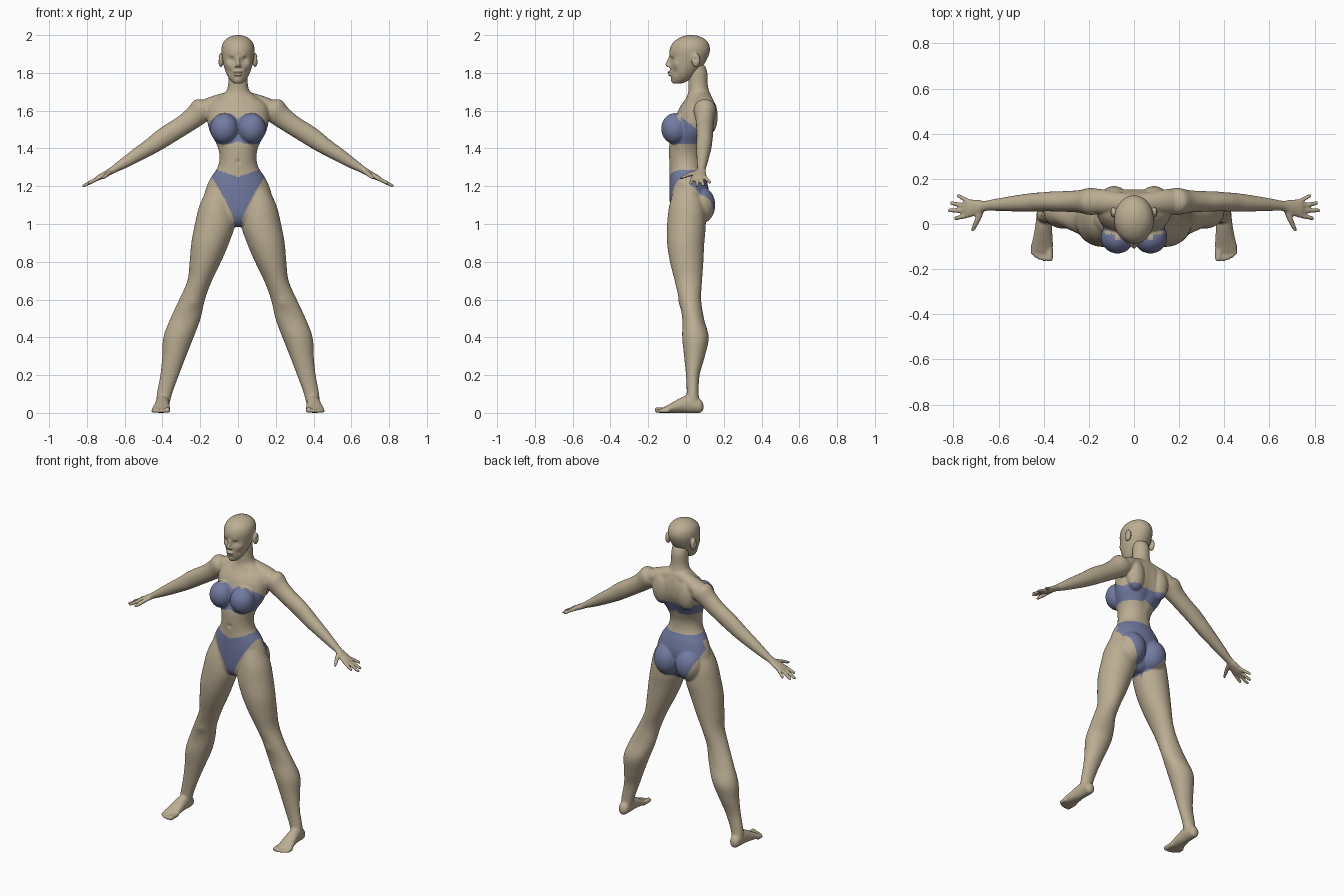
import bpy, bmesh, math
from mathutils import Vector, Matrix

X, Y, Z = Vector((1, 0, 0)), Vector((0, 1, 0)), Vector((0, 0, 1))


def spline(rows, steps=5):
    """Catmull-Rom interpolation of rows of numbers."""
    out = []
    for i in range(len(rows) - 1):
        p0, p1, p2 = rows[max(i - 1, 0)], rows[i], rows[i + 1]
        p3 = rows[min(i + 2, len(rows) - 1)]
        for k in range(steps):
            t = k / steps
            out.append([0.5 * (2 * b + (c - a) * t + (2 * a - 5 * b + 4 * c - d) * t * t
                               + (3 * b - a - 3 * c + d) * t ** 3)
                        for a, b, c, d in zip(p0, p1, p2, p3)])
    out.append(list(rows[-1]))
    return out


def loft(bm, rows, u, v, s=1, n=36):
    """Closed tube through rows (x, y, z, radius_u, radius_v); s=-1 mirrors it in x."""
    rings = []
    for x, y, z, a, b in spline(rows):
        a, b = max(a, 0.002), max(b, 0.002)
        ring = []
        for k in range(n):
            w = 2 * math.pi * k / n
            p = Vector((x, y, z)) + u * (a * math.cos(w)) + v * (b * math.sin(w))
            ring.append(bm.verts.new((p.x * s, p.y, p.z)))
        rings.append(ring)
    for r, q in zip(rings, rings[1:]):
        for k in range(n):
            bm.faces.new((r[k], r[(k + 1) % n], q[(k + 1) % n], q[k]))
    bm.faces.new(rings[0])
    bm.faces.new(rings[-1])


def stack(bm, rows, s=1):
    """Horizontal sections given as (z, centre_x, half_width, y_front, y_back)."""
    loft(bm, [(cx, (f + b) / 2, z, w, (b - f) / 2) for z, cx, w, f, b in rows], X, Y, s)


def ball(bm, c, r):
    m = Matrix.Translation(c) @ Matrix.Diagonal((*r, 1))
    bmesh.ops.create_uvsphere(bm, u_segments=32, v_segments=20, radius=1, matrix=m)


def fuse(bm, name, voxel, mat, dents):
    """Blend overlapping parts into one skin, then push soft dents and bumps."""
    bmesh.ops.recalc_face_normals(bm, faces=bm.faces[:])
    me = bpy.data.meshes.new(name)
    bm.to_mesh(me)
    bm.free()
    ob = bpy.data.objects.new(name, me)
    bpy.context.collection.objects.link(ob)
    rm = ob.modifiers.new("blend", 'REMESH')
    rm.mode, rm.voxel_size = 'VOXEL', voxel
    sm = ob.modifiers.new("soften", 'SMOOTH')
    sm.factor, sm.iterations = 0.5, 3
    dg = bpy.context.evaluated_depsgraph_get()
    skin = bpy.data.meshes.new_from_object(ob.evaluated_get(dg))
    ob.modifiers.clear()
    ob.data = skin
    both = [(Vector((c[0] * s, c[1], c[2])), r, Vector((d[0] * s, d[1], d[2])))
            for c, r, d in dents for s in ((1, -1) if c[0] else (1,))]
    for v in skin.vertices:
        move = Vector()
        for c, r, d in both:
            q = (v.co - c).length_squared / (r * r)
            if q < 6:
                move += d * math.exp(-q)
        v.co += move
        v.co.z = max(v.co.z, 0)
    skin.shade_smooth()
    skin.materials.clear()
    skin.materials.append(mat)
    return ob


def colour(name, rgb):
    m = bpy.data.materials.new(name)
    m.diffuse_color = (*rgb, 1)
    return m


skin_mat = colour("skin", (0.50, 0.42, 0.29))
cloth_mat = colour("cloth", (0.17, 0.20, 0.36))

body = bmesh.new()
# torso and neck
stack(body, [(z, 0, w, f, b) for z, w, f, b in [
    (0.985, .04, -.02, .05), (1.0, .09, -.055, .07), (1.04, .15, -.078, .09),
    (1.10, .185, -.085, .11), (1.17, .175, -.088, .12), (1.24, .147, -.088, .108),
    (1.30, .108, -.088, .088), (1.36, .098, -.09, .085), (1.42, .112, -.088, .105),
    (1.48, .145, -.072, .135), (1.54, .162, -.06, .155), (1.60, .162, -.042, .158),
    (1.64, .145, -.018, .15), (1.67, .105, .002, .138), (1.70, .065, .012, .124),
    (1.74, .052, .012, .115), (1.80, .05, .012, .113), (1.84, .045, .02, .10)]])

for s in (1, -1):
    # breast, buttock, shoulder blade
    ball(body, (.073 * s, -.058, 1.505), (.074, .073, .082))
    ball(body, (.077 * s, .068, 1.10), (.085, .087, .102))
    ball(body, (.088 * s, .118, 1.57), (.06, .05, .10))
    # leg
    stack(body, [
        (1.20, .095, .06, -.06, .07), (1.10, .113, .09, -.088, .10),
        (1.00, .122, .106, -.10, .105), (.90, .147, .10, -.10, .097),
        (.80, .173, .083, -.085, .092), (.70, .203, .065, -.06, .085),
        (.60, .243, .068, -.037, .08), (.50, .278, .08, -.02, .095),
        (.40, .315, .08, -.02, .12), (.30, .338, .063, -.01, .10),
        (.20, .362, .049, 0, .072), (.11, .387, .041, .004, .067),
        (.06, .396, .036, 0, .07), (.03, .398, .03, 0, .06)], s)
    # foot and toes
    loft(body, [
        (.398, .092, .033, .012, .016), (.398, .077, .036, .029, .035),
        (.398, .04, .045, .034, .045), (.400, 0, .046, .036, .046),
        (.403, -.05, .034, .042, .034), (.407, -.095, .021, .048, .021),
        (.408, -.12, .015, .046, .014), (.408, -.13, .013, .04, .010)], X, Z, s)
    for x, tip, r in ((.374, -.166, .015), (.398, -.166, .0105), (.416, -.160, .0105),
                      (.433, -.151, .0105), (.448, -.138, .0105)):
        loft(body, [(x, -.09, r, r, r), (x, tip + .015, r, r, r),
                    (x, tip + .004, r, r * .8, r * .8), (x, tip, r, r * .3, r * .3)], X, Z, s, 16)
    # shoulder slope
    loft(body, [(0, .085, 1.67, .05, .045), (.08, .095, 1.648, .048, .046),
                (.15, .10, 1.622, .055, .05), (.20, .10, 1.60, .05, .05)], Y, Z, s)
    # arm and palm
    across = Vector((.54, 0, .84))
    loft(body, [
        (.14, .10, 1.61, .05, .052), (.19, .10, 1.603, .06, .066), (.24, .10, 1.56, .05, .057),
        (.30, .10, 1.517, .046, .052), (.36, .10, 1.48, .044, .052),
        (.41, .098, 1.447, .042, .05), (.46, .095, 1.412, .041, .044),
        (.54, .09, 1.362, .034, .036), (.61, .085, 1.318, .027, .027),
        (.66, .08, 1.288, .023, .019), (.69, .074, 1.270, .033, .017),
        (.735, .069, 1.246, .041, .014), (.75, .068, 1.238, .035, .010)], Y, across, s)
    # fingers and thumb
    for y0, x1, y1 in ((.040, .797, .024), (.059, .825, .06), (.078, .815, .093), (.097, .785, .128)):
        path = []
        for t, r in ((0, .011), (.5, .0105), (.9, .009), (1, .005)):
            x = .725 + (x1 - .725) * t
            path.append((x, y0 + (y1 - y0) * t, 1.25 - .52 * (x - .725), r, r))
        loft(body, path, Y, across, s, 16)
    loft(body, [(.675, .065, 1.276, .015, .013), (.692, .02, 1.263, .014, .012),
                (.708, -.015, 1.249, .011, .010), (.716, -.034, 1.241, .005, .005)], X, Z, s, 16)

body_dents = [((0, -.09, 1.33), .012, (0, .007, 0)),
              ((.05, -.02, 1.665), .02, (0, .006, -.004)),
              ((.235, -.035, .58), .03, (0, -.005, 0))]
body_dents += [((0, .13, 1.30 + .04 * i), .035, (0, -.007, 0)) for i in range(9)]
body = fuse(body, "body", .0062, skin_mat, body_dents)

head = bmesh.new()
# skull and jaw
stack(head, [(z, 0, w, f, b) for z, w, f, b in [
    (1.743, .016, -.066, -.03), (1.750, .029, -.073, -.005), (1.77, .047, -.078, .03),
    (1.80, .063, -.083, .06), (1.84, .076, -.084, .092), (1.88, .084, -.086, .115),
    (1.92, .088, -.087, .127), (1.955, .081, -.073, .12), (1.98, .061, -.045, .098),
    (1.995, .033, -.012, .065), (2.001, .008, .02, .035)]])
# nose and lips
loft(head, [(0, -.079, 1.89, .009, .010), (0, -.088, 1.865, .009, .012),
            (0, -.095, 1.845, .012, .014), (0, -.091, 1.832, .015, .010)], X, Y)
ball(head, (0, -.084, 1.804), (.025, .014, .006))
ball(head, (0, -.082, 1.790), (.022, .014, .0065))
for s in (1, -1):
    # nostril wing and ear
    ball(head, (.012 * s, -.087, 1.835), (.007, .010, .007))
    ball(head, (.09 * s, .052, 1.868), (.015, .023, .037))
head = fuse(head, "head", .004, skin_mat, [
    ((.034, -.075, 1.870), .017, (0, .011, 0)), ((.034, -.066, 1.866), .009, (0, -.006, 0)),
    ((.034, -.080, 1.892), .012, (0, -.004, 0)), ((.055, -.055, 1.845), .02, (.004, -.003, 0)),
    ((.045, -.06, 1.805), .018, (-.003, .004, 0)), ((0, -.076, 1.76), .014, (0, -.004, 0)),
    ((.106, .05, 1.872), .010, (-.007, 0, 0))])


def in_top(c):
    x, y, z = abs(c.x), c.y, c.z
    rise = min(max((.06 - y) / .11, 0), 1)
    high = 1.50 + .085 * rise
    if y < -.03:
        high -= .03 * max(0, 1 - x / .035) + .05 * max(0, (x - .10) / .06)
    return x < .175 and 1.425 + .015 * max(0, 1 - x / .03) < z < high


def in_bottom(c):
    x, y, z = abs(c.x), c.y, c.z
    if y < .03:
        high = 1.25 + .04 * min(1, x / .12)
        wide = .02 + .118 * (max(z - 1.01, 0) / .235) ** 1.3
    else:
        high = 1.285
        wide = .03 + .13 * math.sqrt(max(z - .99, 0) / .2)
    return .96 < z < high and x < wide


# garments are cut out of the body surface
for name, inside in (("bikini_top", in_top), ("bikini_bottom", in_bottom)):
    bm = bmesh.new()
    bm.from_mesh(body.data)
    worn = {f.index for f in bm.faces if inside(f.calc_center_median())}
    cut = bm.copy()
    bmesh.ops.delete(cut, geom=[f for f in cut.faces if f.index not in worn], context='FACES')
    bmesh.ops.delete(bm, geom=[f for f in bm.faces if f.index in worn], context='FACES')
    me = bpy.data.meshes.new(name)
    cut.to_mesh(me)
    bm.to_mesh(body.data)
    me.materials.append(cloth_mat)
    me.shade_smooth()
    bpy.context.collection.objects.link(bpy.data.objects.new(name, me))
    cut.free()
    bm.free()
